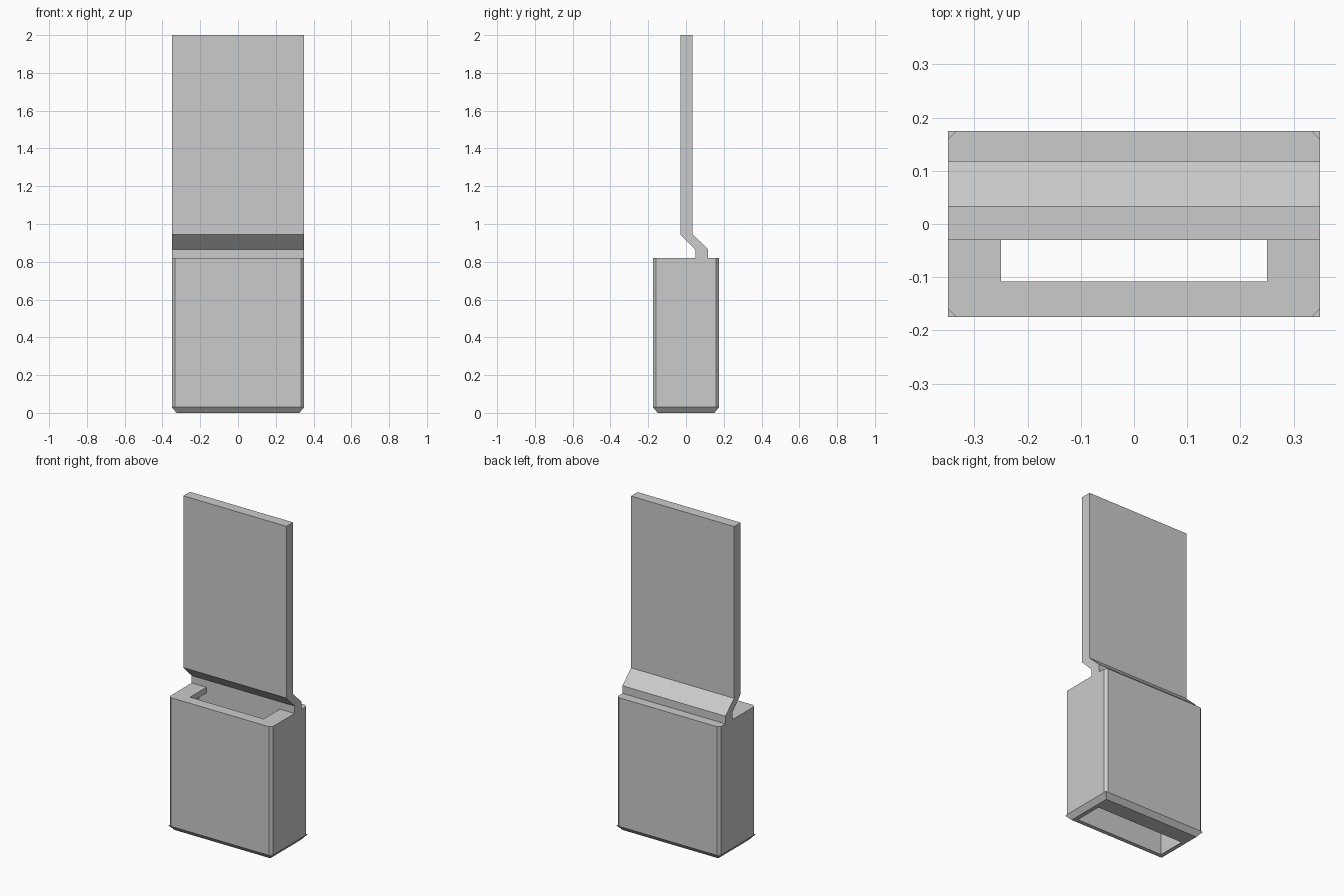
import bpy
import bmesh

if "Cube" in bpy.data.objects:
    bpy.data.objects.remove(bpy.data.objects["Cube"], do_unlink=True)

# Single plain grey
grey = bpy.data.materials.new("light_grey")
grey.use_nodes = True
grey.diffuse_color = (0.6, 0.6, 0.6, 1)
grey.node_tree.nodes["Principled BSDF"].inputs["Base Color"].default_value = (0.6, 0.6, 0.6, 1)


def finish(bm, name):
    bmesh.ops.remove_doubles(bm, verts=bm.verts, dist=0.0001)
    bmesh.ops.recalc_face_normals(bm, faces=bm.faces)
    mesh = bpy.data.meshes.new(name)
    bm.to_mesh(mesh)
    bm.free()
    mesh.materials.append(grey)
    obj = bpy.data.objects.new(name, mesh)
    bpy.context.collection.objects.link(obj)
    return obj


def ring(bm, half_x, front, back, z, cut=0.0):
    """Rectangle with optionally cut corners, as eight vertices."""
    points = []
    for sx, y, sy in ((-1, front, -1), (1, front, -1), (1, back, 1), (-1, back, 1)):
        along_x = (sx * (half_x - cut), y, z)
        along_y = (sx * half_x, y - sy * cut, z)
        points += [along_y, along_x] if sx * sy > 0 else [along_x, along_y]
    return [bm.verts.new(p) for p in points]


# Hollow holder: outer skin, top lip and inner cavity lofted as one closed shell
bm = bmesh.new()
rings = [
    ring(bm, 0.325, -0.15, 0.15, 0),
    ring(bm, 0.35, -0.175, 0.175, 0.03),
    ring(bm, 0.35, -0.175, 0.175, 0.03, 0.016),
    ring(bm, 0.35, -0.175, 0.175, 0.82, 0.016),
    ring(bm, 0.25, -0.108, 0.05, 0.82),
    ring(bm, 0.25, -0.108, 0.05, 0.785),
    ring(bm, 0.30, -0.125, 0.052, 0.785),
    ring(bm, 0.30, -0.125, 0.052, 0),
]
for lower, upper in zip(rings, rings[1:] + rings[:1]):
    for i in range(8):
        j = (i + 1) % 8
        bm.faces.new((lower[i], lower[j], upper[j], upper[i]))
bmesh.ops.remove_doubles(bm, verts=bm.verts, dist=0.0001)
bmesh.ops.dissolve_degenerate(bm, dist=0.0001, edges=bm.edges)
finish(bm, "hollow_holder")

# Cranked back plate: side profile extruded across the width
profile = [(0.05, 0.82), (0.117, 0.82), (0.117, 0.867), (0.034, 0.945),
           (0.034, 2), (-0.03, 2), (-0.03, 0.945), (0.05, 0.865)]
bm = bmesh.new()
side = bm.faces.new([bm.verts.new((-0.35, y, z)) for y, z in profile])
extruded = bmesh.ops.extrude_face_region(bm, geom=[side], use_keep_orig=True)
moved = [v for v in extruded["geom"] if isinstance(v, bmesh.types.BMVert)]
bmesh.ops.translate(bm, verts=moved, vec=(0.7, 0, 0))
finish(bm, "cranked_plate")
